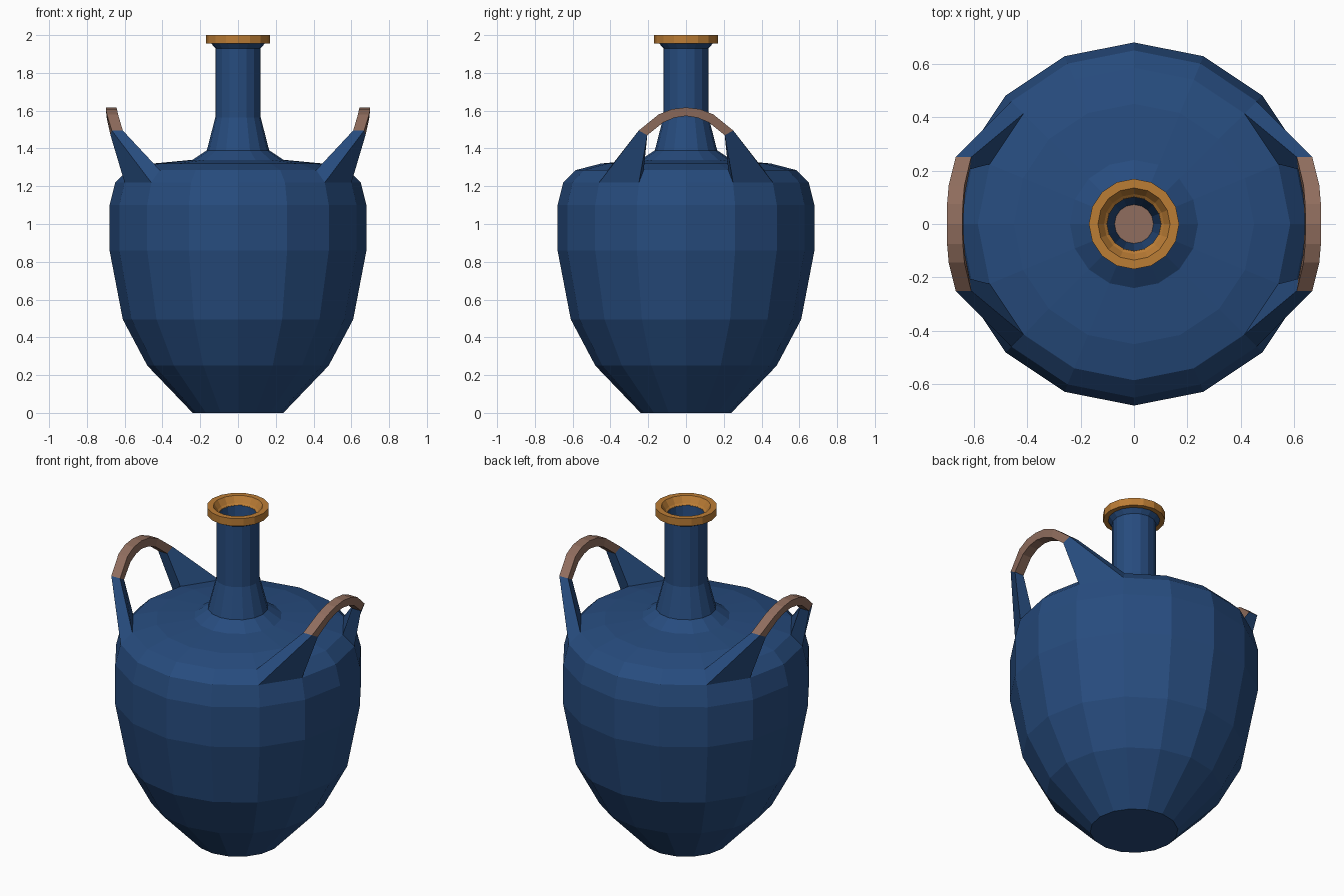
import bpy, bmesh, math

if "Cube" in bpy.data.objects:
    bpy.data.objects.remove(bpy.data.objects["Cube"])

SIDES = 16


def material(name, rgb):
    m = bpy.data.materials.new(name)
    m.diffuse_color = (*rgb, 1)
    m.use_nodes = True
    m.node_tree.nodes["Principled BSDF"].inputs["Base Color"].default_value = m.diffuse_color
    return m


blue = material("deep_blue_glaze", (0.020, 0.072, 0.21))
gold = material("ochre_rim", (0.50, 0.205, 0.036))
clay = material("bare_clay", (0.28, 0.155, 0.112))


def finish(bm, name, mats):
    bmesh.ops.recalc_face_normals(bm, faces=bm.faces)
    me = bpy.data.meshes.new(name)
    bm.to_mesh(me)
    bm.free()
    for m in mats:
        me.materials.append(m)
    ob = bpy.data.objects.new(name, me)
    bpy.context.collection.objects.link(ob)
    return ob


def bridge(bm, a, b, mat):
    n = len(a)
    for i in range(n):
        bm.faces.new((a[i], a[(i + 1) % n], b[(i + 1) % n], b[i])).material_index = mat


def lathe(name, profile, mats, closed=False, cap_start=None, cap_end=None):
    bm = bmesh.new()
    rings = [[bm.verts.new((r * math.cos(2 * math.pi * i / SIDES),
                            r * math.sin(2 * math.pi * i / SIDES), z))
              for i in range(SIDES)] for r, z in profile]
    for a, b in zip(rings, rings[1:] + (rings[:1] if closed else [])):
        bridge(bm, a, b, 0)
    if cap_start is not None:
        bm.faces.new(rings[0]).material_index = cap_start
    if cap_end is not None:
        bm.faces.new(rings[-1]).material_index = cap_end
    return finish(bm, name, mats)


# Body and neck, turning inside at the mouth; clay disc closes the inside
lathe("jar_body", [
    (0.24, 0), (0.48, 0.25), (0.61, 0.495), (0.68, 0.86), (0.68, 1.10),
    (0.65, 1.22), (0.585, 1.285), (0.45, 1.32), (0.24, 1.34), (0.165, 1.39),
    (0.12, 1.565), (0.12, 1.93), (0.143, 1.957), (0.102, 1.957), (0.073, 1.60),
], [blue, clay], cap_start=0, cap_end=1)

# Rim ring
lathe("rim", [(0.169, 1.955), (0.169, 2.0), (0.135, 2.0), (0.112, 1.965),
              (0.10, 1.955)], [gold], closed=True)


# Handles: each foot grows from one shoulder facet
def on_body(r, deg, z):
    a = math.radians(deg)
    return (r * math.cos(a), r * math.sin(a), z)


# half of the arch; corners: top inner, top outer, under outer, under inner
half = [
    [on_body(0.585, 45, 1.285), on_body(0.65, 45, 1.22),
     on_body(0.65, 22.5, 1.22), on_body(0.585, 22.5, 1.285)],
    [(0.61, 0.25, 1.495), (0.668, 0.25, 1.495), (0.675, 0.205, 1.47), (0.615, 0.205, 1.47)],
    [(0.635, 0.145, 1.58), (0.694, 0.145, 1.58), (0.69, 0.12, 1.538), (0.632, 0.12, 1.538)],
    [(0.641, 0.075, 1.608), (0.70, 0.075, 1.608), (0.695, 0.06, 1.563), (0.637, 0.06, 1.563)],
    [(0.643, 0, 1.617), (0.70, 0, 1.617), (0.696, 0, 1.572), (0.639, 0, 1.572)],
]
arch = half + [[(x, -y, z) for x, y, z in s] for s in half[-2::-1]]

for side, name in ((1, "right_handle"), (-1, "left_handle")):
    bm = bmesh.new()
    rings = [[bm.verts.new((side * x, y, z)) for x, y, z in s] for s in arch]
    for k, (a, b) in enumerate(zip(rings, rings[1:])):
        # legs are blue, the grip is clay
        bridge(bm, a, b, 0 if k in (0, len(rings) - 2) else 1)
    finish(bm, name, [blue, clay])
